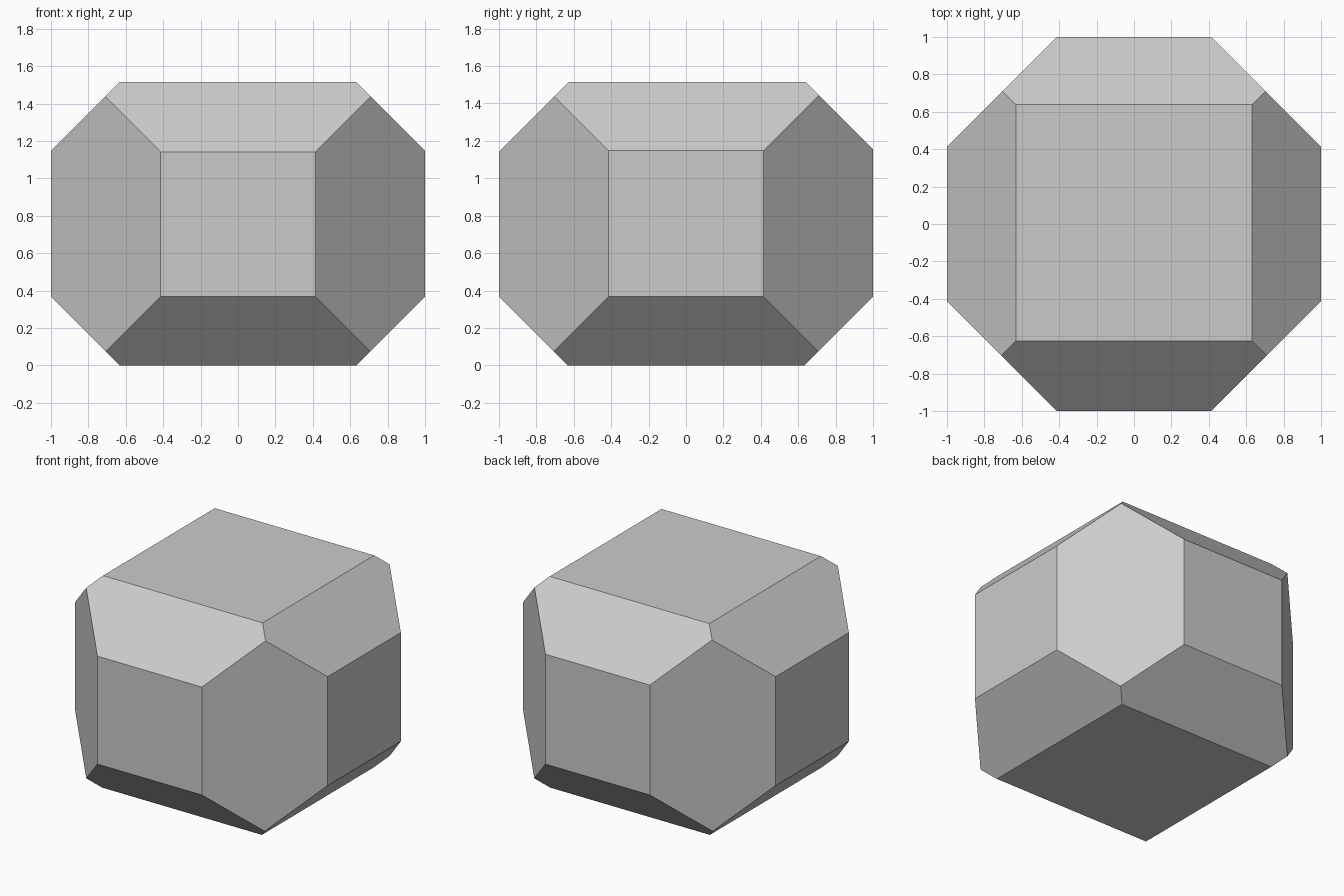
import bpy, bmesh
from mathutils import Vector, Matrix

if "Cube" in bpy.data.objects:
    bpy.data.objects.remove(bpy.data.objects["Cube"])

H = 1.516
MID = Vector((0, 0, H / 2))

# Plain block
bm = bmesh.new()
bmesh.ops.create_cube(bm, size=1, matrix=Matrix.Translation(MID) @ Matrix.Diagonal((2, 2, H, 1)))


def chamfer(normal, reach):
    """Slice off one edge of the block at 45 degrees and cap the cut."""
    n = Vector(normal)
    cut = bmesh.ops.bisect_plane(
        bm, geom=bm.verts[:] + bm.edges[:] + bm.faces[:], dist=1e-5,
        plane_co=MID + n * reach / 2, plane_no=n, clear_outer=True)
    edges = [e for e in cut["geom_cut"] if isinstance(e, bmesh.types.BMEdge)]
    bmesh.ops.contextual_create(bm, geom=edges)


# Chamfer all twelve edges
for a in (-1, 1):
    for b in (-1, 1):
        chamfer((a, b, 0), 1.414)
        chamfer((a, 0, b), 1.390)
        # the upper front and back chamfers differ slightly
        chamfer((0, a, b), 1.390 if b < 0 else 1.390 + 0.007 * a)

bmesh.ops.recalc_face_normals(bm, faces=bm.faces)
mesh = bpy.data.meshes.new("chamfered_block")
bm.to_mesh(mesh)
bm.free()
bpy.context.collection.objects.link(bpy.data.objects.new("chamfered_block", mesh))
